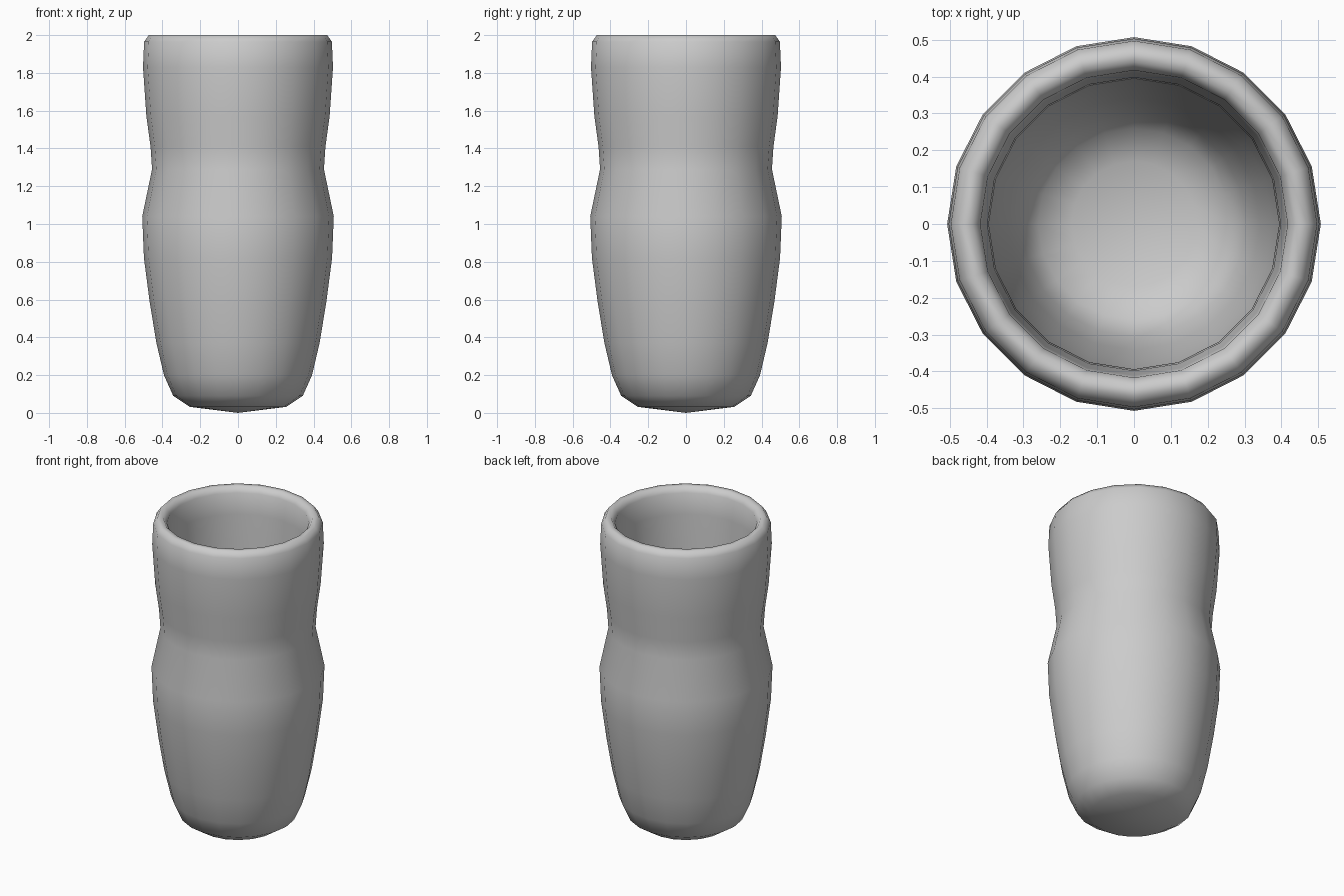
import bpy, bmesh
from math import cos, sin, tau

if "Cube" in bpy.data.objects:
    bpy.data.objects.remove(bpy.data.objects["Cube"])

SIDES = 20

# Outer wall from the base tip up to the rim, as (radius, height)
outer = [(0, 0), (0.255, 0.032), (0.343, 0.09), (0.392, 0.2), (0.432, 0.37),
         (0.468, 0.59), (0.498, 0.82), (0.507, 1.04), (0.455, 1.29),
         (0.463, 1.41), (0.485, 1.57), (0.503, 1.83), (0.497, 1.965), (0.472, 2.0)]
# Inner wall from the rim down to the rounded floor
inner = [(0.44, 2.0), (0.417, 1.965), (0.411, 1.83), (0.398, 1.5), (0.394, 1.29),
         (0.404, 1.04), (0.399, 0.82), (0.375, 0.59), (0.342, 0.38),
         (0.305, 0.23), (0.26, 0.155), (0.17, 0.115), (0, 0.1)]


def lathe(name, profile):
    """Spin a profile that starts and ends on the z axis."""
    bm = bmesh.new()
    rings = []
    for r, z in profile:
        n = SIDES if r else 1
        rings.append([bm.verts.new((r * cos(tau * i / SIDES), r * sin(tau * i / SIDES), z))
                      for i in range(n)])
    for a, b in zip(rings, rings[1:]):
        for i in range(SIDES):
            j = (i + 1) % SIDES
            if len(a) == 1:
                bm.faces.new((a[0], b[j], b[i]))
            elif len(b) == 1:
                bm.faces.new((a[i], a[j], b[0]))
            else:
                bm.faces.new((a[i], a[j], b[j], b[i]))
    bmesh.ops.recalc_face_normals(bm, faces=bm.faces)
    for f in bm.faces:
        f.smooth = True
    mesh = bpy.data.meshes.new(name)
    bm.to_mesh(mesh)
    bm.free()
    obj = bpy.data.objects.new(name, mesh)
    bpy.context.collection.objects.link(obj)
    return obj


# Hollow drinking cup
lathe("cup", outer + inner)
